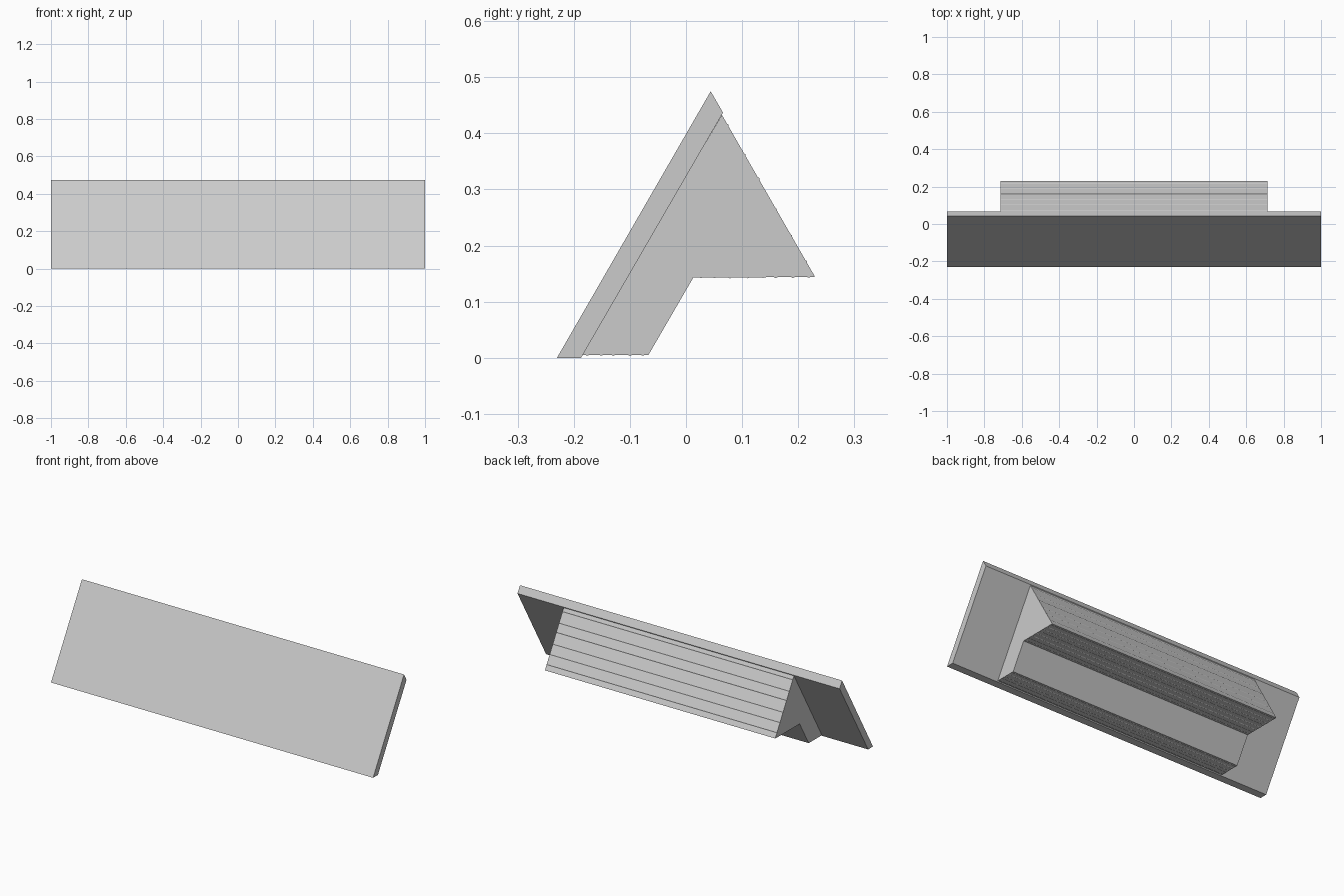
import bpy, bmesh, random
from mathutils import Vector

random.seed(4)
cube = bpy.data.objects.get("Cube")
if cube:
    bpy.data.objects.remove(cube, do_unlink=True)

grey = bpy.data.materials.new("plain grey")
grey.use_nodes = True
grey.diffuse_color = (0.6, 0.6, 0.6, 1)
grey.node_tree.nodes["Principled BSDF"].inputs["Base Color"].default_value = (0.6, 0.6, 0.6, 1)


def extrude_profile(name, points, half_width):
    """Sweep a closed (y, z) profile along x."""
    bm = bmesh.new()
    face = bm.faces.new([bm.verts.new((-half_width, y, z)) for y, z in points])
    swept = bmesh.ops.extrude_face_region(bm, geom=[face], use_keep_orig=True)
    verts = [v for v in swept["geom"] if isinstance(v, bmesh.types.BMVert)]
    bmesh.ops.translate(bm, verts=verts, vec=(2 * half_width, 0, 0))
    bmesh.ops.recalc_face_normals(bm, faces=bm.faces[:])
    mesh = bpy.data.meshes.new(name)
    bm.to_mesh(mesh)
    bm.free()
    mesh.materials.append(grey)
    obj = bpy.data.objects.new(name, mesh)
    bpy.context.collection.objects.link(obj)
    return obj


def ridged_edge(start, end, ridges, depth):
    """Points from start to end with shallow grooves between flat stretches."""
    a, b = Vector(start), Vector(end)
    along = (b - a).normalized()
    outward = Vector((along.y, -along.x))
    points = [a]
    for i in range(ridges):
        spot = a.lerp(b, (i + random.uniform(0.35, 0.65)) / ridges)
        bump = outward * depth * random.uniform(0.5, 1)
        points += [spot - along * 0.003, spot + bump, spot + along * 0.003]
    return [tuple(p) for p in points + [b]]


# Sloping front panel
extrude_profile("front_panel", [(-0.23, 0), (-0.187, 0), (0.066, 0.437), (0.044, 0.475)], 1.0)

# Supporting body behind the panel: foot, clear slope, ridged overhang and back
foot = ridged_edge((-0.186, 0.005), (-0.067, 0.005), 5, 0.002)
overhang = ridged_edge((0.013, 0.143), (0.229, 0.144), 8, 0.002)
back = ridged_edge((0.229, 0.146), (0.064, 0.433), 6, 0.002)
extrude_profile("rear_support", foot + overhang + back, 0.715)
